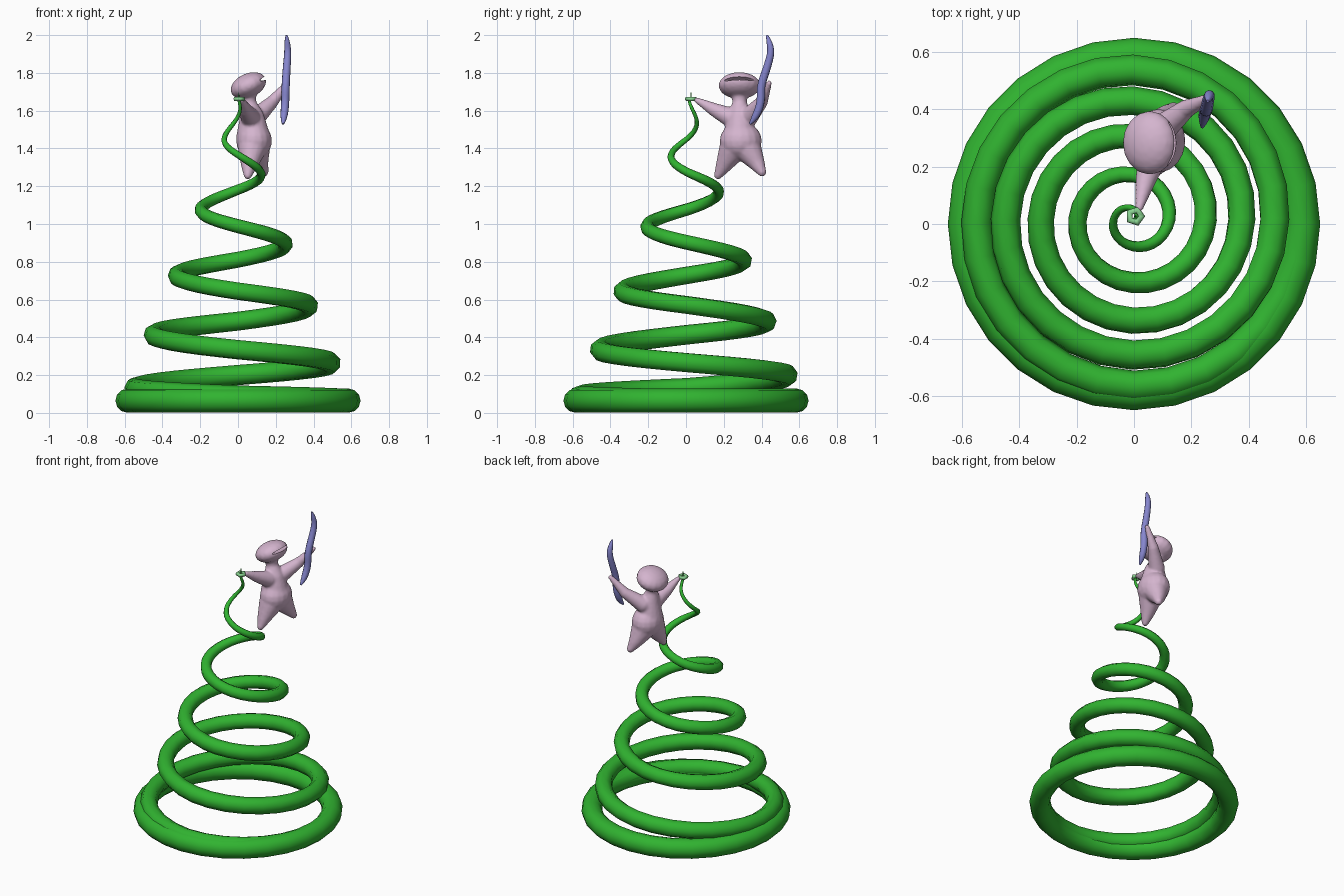
import bpy, bmesh, math
from mathutils import Vector, Matrix

if "Cube" in bpy.data.objects:
    bpy.data.objects.remove(bpy.data.objects["Cube"])


def material(name, color):
    m = bpy.data.materials.new(name)
    m.diffuse_color = (*color, 1)
    m.use_nodes = True
    m.node_tree.nodes["Principled BSDF"].inputs["Base Color"].default_value = m.diffuse_color
    return m


GREEN = material("vine_green", (0.03, 0.45, 0.03))
PINK = material("skin_pink", (0.66, 0.46, 0.62))
BLUE = material("blade_blue", (0.24, 0.24, 0.62))
PALE = material("pale_green", (0.25, 0.65, 0.28))


def activate(ob):
    bpy.ops.object.select_all(action='DESELECT')
    ob.select_set(True)
    bpy.context.view_layer.objects.active = ob


def tube(name, points, mat, kind='POLY', res=2):
    """Tapered tube through (position, radius) points."""
    cu = bpy.data.curves.new(name, 'CURVE')
    cu.dimensions = '3D'
    cu.bevel_depth = 1
    cu.bevel_resolution = res
    cu.use_fill_caps = True
    sp = cu.splines.new(kind)
    sp.points.add(len(points) - 1)
    for p, (co, r) in zip(sp.points, points):
        p.co = (*co, 1)
        p.radius = r
    if kind == 'NURBS':
        sp.use_endpoint_u = True
        sp.order_u = 3
        sp.resolution_u = 5
    ob = bpy.data.objects.new(name, cu)
    bpy.context.collection.objects.link(ob)
    cu.materials.append(mat)
    activate(ob)
    bpy.ops.object.convert(target='MESH')
    bpy.ops.object.shade_smooth_by_angle(angle=math.radians(50))
    return ob


def torus(name, loc, major, minor, seg, sides, mat):
    bpy.ops.mesh.primitive_torus_add(location=loc, major_radius=major, minor_radius=minor,
                                     major_segments=seg, minor_segments=sides)
    ob = bpy.context.object
    ob.name = name
    ob.data.materials.append(mat)
    bpy.ops.object.shade_smooth()
    return ob


def lerp(table, t):
    i = min(int(t), len(table) - 2)
    return table[i] + (table[i + 1] - table[i]) * (t - i)


# base ring
torus("base_ring", (0, 0, 0.065), 0.585, 0.064, 28, 12, GREEN)

# tapering vine: one table entry per quarter turn, clockwise from the left side
height = [.07, .09, .13, .20, .265, .335, .415, .485, .57, .645, .73, .81, .90, .99,
          1.08, 1.18, 1.27, 1.37, 1.46, 1.56, 1.66]
radius = [.58, .57, .545, .525, .496, .473, .443, .414, .381, .353, .32, .291, .255,
          .22, .192, .156, .127, .093, .066, .038, .008]
thick = [.055, .055, .055, .055, .054, .053, .052, .05, .049, .048, .046, .043, .04,
         .037, .033, .028, .023, .018, .014, .011, .008]
STEPS = 7
path = []
for i in range(20 * STEPS + 1):
    t = i / STEPS
    a = math.pi - (t - 2) * math.pi / 2
    r = lerp(radius, t)
    off = min(1, t / 4)
    path.append(((r * math.cos(a) - .005 * off, r * math.sin(a) + .016 * off,
                  lerp(height, t)), lerp(thick, t)))
tube("spiral_vine", path, GREEN)

# flower at the tip of the vine
torus("tip_flower", (0.004, 0.027, 1.662), 0.023, 0.012, 5, 6, PALE)
tube("flower_pistil", [((.004, .027, 1.655), .004), ((.004, .027, 1.697), .002)], GREEN)

# figure: overlapping spheres fused with a remesh
bm = bmesh.new()


def blob(loc, size, tilt=0):
    m = (Matrix.Translation(loc) @ Matrix.Rotation(tilt, 4, 'Y')
         @ Matrix.Diagonal((*size, 1)))
    bmesh.ops.create_uvsphere(bm, u_segments=16, v_segments=10, radius=1, matrix=m)


def limb(points, n=7):
    for (a, ra), (b, rb) in zip(points, points[1:]):
        for k in range(n + 1):
            s = k / n
            r = ra + (rb - ra) * s
            blob(Vector(a).lerp(Vector(b), s), (r, r, r))


TILT = math.radians(-24)
blob((.055, .283, 1.733), (.1, .112, .064), TILT)                       # head
blob((.085, .29, 1.44), (.095, .112, .1))                               # belly
limb([((.08, .285, 1.46), .09), ((.075, .285, 1.56), .066),
      ((.058, .284, 1.64), .038), ((.053, .283, 1.70), .045)])          # chest, neck
limb([((.065, .235, 1.565), .052), ((.04, .15, 1.605), .036),
      ((.018, .055, 1.657), .015)])                                     # near arm
limb([((.095, .33, 1.565), .052), ((.18, .40, 1.645), .034),
      ((.262, .44, 1.745), .016)])                                      # far arm
limb([((.075, .25, 1.40), .075), ((.06, .205, 1.32), .046),
      ((.052, .17, 1.258), .022)])                                      # near leg
limb([((.095, .325, 1.40), .075), ((.115, .37, 1.33), .046),
      ((.138, .402, 1.275), .024)])                                     # far leg
me = bpy.data.meshes.new("figure")
bm.to_mesh(me)
bm.free()
figure = bpy.data.objects.new("figure", me)
bpy.context.collection.objects.link(figure)
me.materials.append(PINK)
remesh = figure.modifiers.new("fuse", 'REMESH')
remesh.mode = 'VOXEL'
remesh.voxel_size = 0.008
soften = figure.modifiers.new("soften", 'SMOOTH')
soften.iterations = 5

# mouth slit
bpy.ops.mesh.primitive_uv_sphere_add(segments=24, ring_count=12, location=(.135, .28, 1.768),
                                     rotation=(0, TILT, 0))
cutter = bpy.context.object
cutter.name = "mouth_cutter"
cutter.scale = (.035, .095, .009)
cut = figure.modifiers.new("mouth", 'BOOLEAN')
cut.object = cutter
cut.operation = 'DIFFERENCE'
activate(figure)
for m in list(figure.modifiers):
    bpy.ops.object.modifier_apply(modifier=m.name)
bpy.ops.object.shade_smooth_by_angle(angle=math.radians(45))
bpy.data.objects.remove(cutter)

# wavy blade held in the raised hand
tube("wavy_blade", [((.238, .338, 1.53), .006), ((.243, .365, 1.56), .02),
                    ((.25, .398, 1.64), .022), ((.252, .395, 1.73), .022),
                    ((.258, .43, 1.83), .021), ((.264, .452, 1.91), .019),
                    ((.26, .44, 1.97), .015), ((.257, .428, 2.0), .005)], BLUE, 'NURBS', 3)
